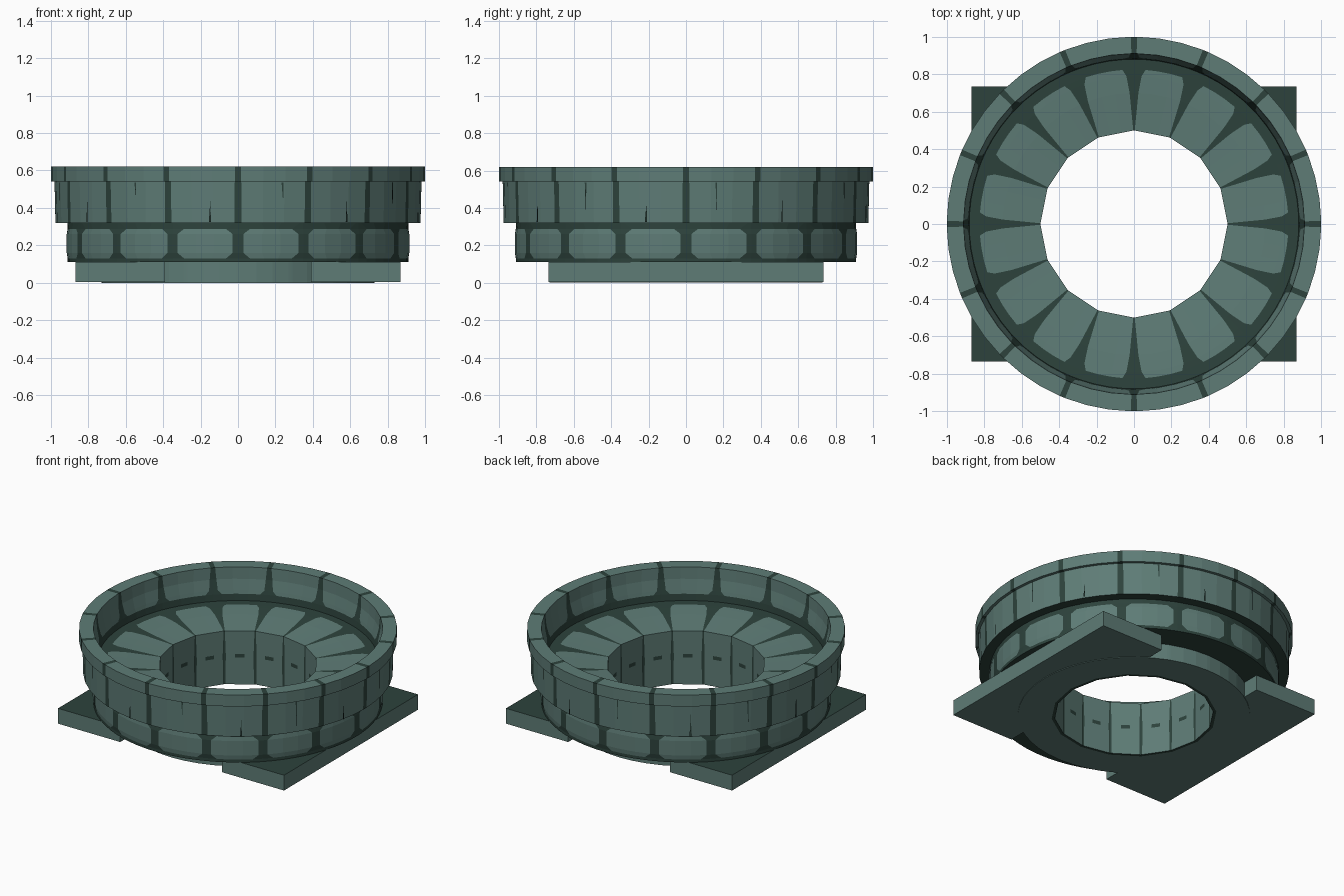
import bpy, bmesh, math, random

if "Cube" in bpy.data.objects:
    bpy.data.objects.remove(bpy.data.objects["Cube"])
random.seed(4)
N = 16                                  # stones per course

def material(name, rgb):
    m = bpy.data.materials.new(name)
    m.diffuse_color = (*rgb, 1)
    m.use_nodes = True
    m.node_tree.nodes["Principled BSDF"].inputs["Base Color"].default_value = m.diffuse_color
    return m

stone = material("teal stone", (0.112, 0.202, 0.182))
mortar = material("dark mortar", (0.026, 0.055, 0.045))

def finish(bm, name, recalc=True):
    if recalc:
        bmesh.ops.recalc_face_normals(bm, faces=bm.faces)
    me = bpy.data.meshes.new(name)
    bm.to_mesh(me)
    bm.free()
    me.materials.append(stone)
    me.materials.append(mortar)
    bpy.context.collection.objects.link(bpy.data.objects.new(name, me))

def polar(r, a, z):
    return (r * math.cos(a), r * math.sin(a), z)

# Closed ring profile: radius, height, joint half width (share of a stone), and
# the strip to the next point: S stones with joints, D all mortar,
# L plain stone, P mortar patches beside the joints
profile = [
    (.50, .00, .04, 'D'), (.52, .00, .04, 'L'), (.73, .00, .04, 'L'),      # footing
    (.73, .11, .04, 'D'),
    (.91, .11, .18, 'D'), (.91, .13, .18, 'S'), (.915, .16, .08, 'S'),     # lower course
    (.915, .26, .08, 'S'), (.91, .288, .18, 'D'), (.91, .32, .05, 'D'),
    (.975, .32, .05, 'S'), (.98, .54, .045, 'S'), (1.0, .54, .04, 'S'),    # upper course
    (1.0, .62, .04, 'S'), (.91, .62, .04, 'S'), (.905, .54, .06, 'S'),     # rim
    (.89, .47, .08, 'S'), (.885, .445, .15, 'D'),                          # inner wall
    (.88, .40, .16, 'D'), (.825, .398, .19, 'S'), (.79, .396, .13, 'S'),   # sloping shelf
    (.70, .39, .085, 'S'), (.50, .37, .02, 'S'), (.50, .21, .05, 'P'),     # hole wall
    (.50, .185, .05, 'S'),
]

bm = bmesh.new()
step = math.tau / N
rows = []
for r, z, g, kind in profile:
    row = []
    for s in range(N):
        for f in (0, g, g + (1 - 2 * g) / 3, g + (1 - 2 * g) * 2 / 3, 1 - g):
            # the hole is a polygon with one flat side per stone
            rr = r * math.cos(step / 2) / math.cos((f - .5) * step) if r < .6 else r
            row.append(bm.verts.new(polar(rr, (s + f) * step, z)))
    rows.append(row)
dark_columns = {'S': (0, 4), 'D': range(5), 'L': (), 'P': (0, 2, 4)}
for i, p in enumerate(profile):
    a, b = rows[i], rows[(i + 1) % len(rows)]
    for j in range(N * 5):
        k = (j + 1) % (N * 5)
        face = bm.faces.new((a[j], a[k], b[k], b[j]))
        # columns: 0 and 4 are the two halves of each joint
        face.material_index = int(j % 5 in dark_columns[p[3]])
finish(bm, "stone_ring")

# Base plates either side: dark top, plain stone edges and underside
for name, side in (("right_base_plate", 1), ("left_base_plate", -1)):
    bm = bmesh.new()
    pts = [(.39, -.735), (.868, -.735), (.868, .735), (.39, .735)]
    pts += [(.62 * math.cos(t), .62 * math.sin(t))
            for t in [math.radians(51 - 102 * i / 10) for i in range(11)]]
    face = bm.faces.new([bm.verts.new((x * side, y, .004)) for x, y in pts])
    ext = bmesh.ops.extrude_face_region(bm, geom=[face])
    bmesh.ops.translate(bm, vec=(0, 0, .106),
                        verts=[v for v in ext['geom'] if isinstance(v, bmesh.types.BMVert)])
    for f in bm.faces:
        f.material_index = int(all(v.co.z > .05 for v in f.verts))
    finish(bm, name)

# A few thin tapered cracks in the upper course
bm = bmesh.new()
for s in range(N):
    a = (s + .5 + random.uniform(-.15, .15)) * step
    w = random.uniform(.004, .007)
    z0, z1 = (.325, random.uniform(.42, .52)) if s % 2 else (.535, random.uniform(.34, .44))
    f = bm.faces.new([bm.verts.new(polar(.984, a - w, z0)), bm.verts.new(polar(.984, a + w, z0)),
                      bm.verts.new(polar(.984, a + .003, z1))])
    f.material_index = 1
    f.normal_update()
    if f.calc_center_median().dot(f.normal) < 0:
        f.normal_flip()
finish(bm, "stone_cracks", recalc=False)
